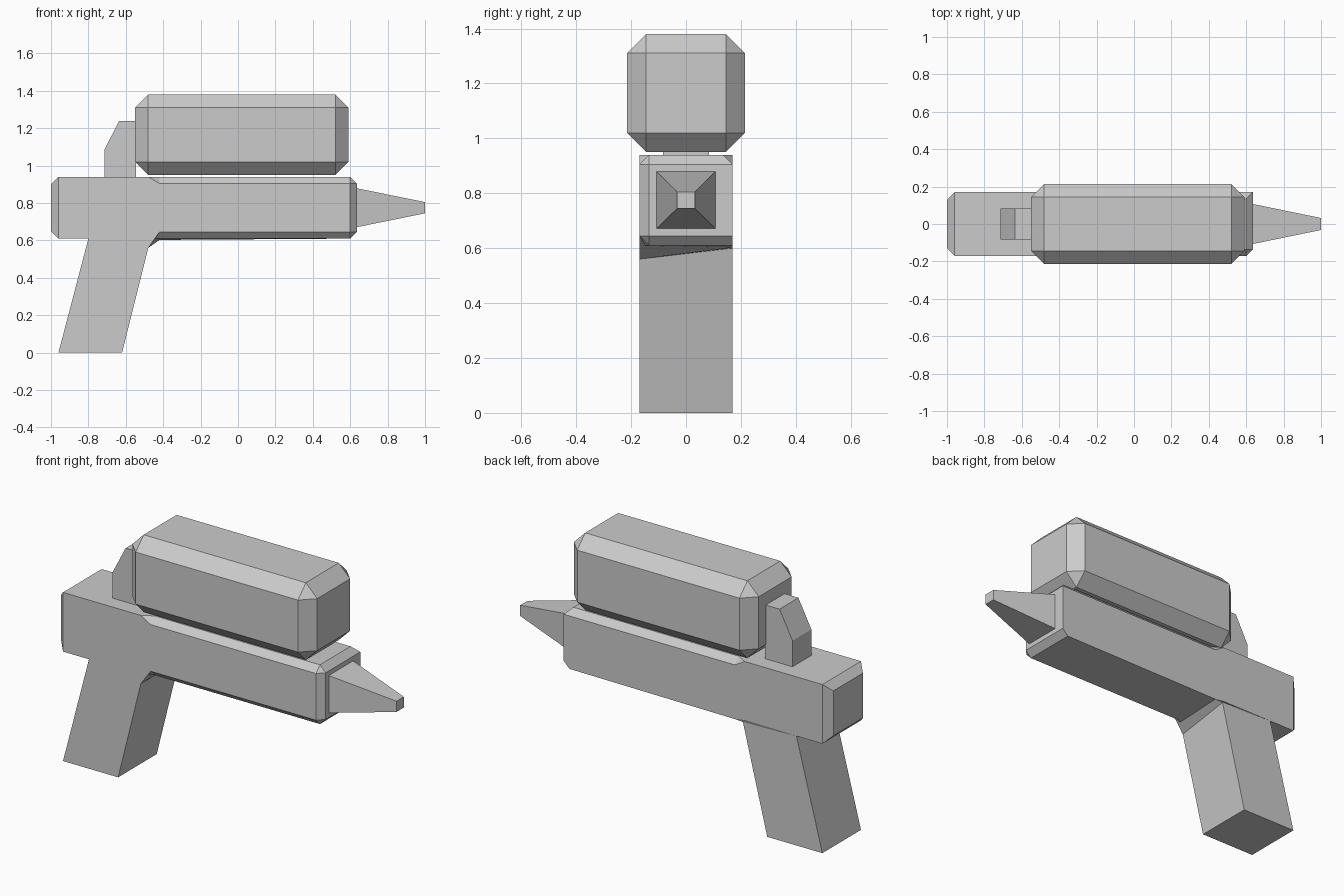
import bpy, bmesh

if "Cube" in bpy.data.objects:
    bpy.data.objects.remove(bpy.data.objects["Cube"])


def finish(name, bm):
    bmesh.ops.remove_doubles(bm, verts=bm.verts[:], dist=0.0005)
    bmesh.ops.recalc_face_normals(bm, faces=bm.faces[:])
    mesh = bpy.data.meshes.new(name)
    bm.to_mesh(mesh)
    bm.free()
    obj = bpy.data.objects.new(name, mesh)
    bpy.context.collection.objects.link(obj)
    return obj


def loft(name, rings):
    """Skin a closed solid over rings of equal point count."""
    bm = bmesh.new()
    loops = [[bm.verts.new(p) for p in ring] for ring in rings]
    n = len(loops[0])
    for a, b in zip(loops, loops[1:]):
        for i in range(n):
            j = (i + 1) % n
            bm.faces.new((a[i], a[j], b[j], b[i]))
    bm.faces.new(loops[0])
    bm.faces.new(loops[-1])
    return finish(name, bm)


def section(x, y0, y1, z0, z1, c=0.0, z0_back=None):
    """Rectangle across x, chamfered by c on all but the lower back corner."""
    zb = z0 if z0_back is None else z0_back
    return [(x, y0 + c, z0), (x, y1, zb), (x, y1, zb),
            (x, y1, z1 - c), (x, y1 - c, z1),
            (x, y0 + c, z1), (x, y0, z1 - c), (x, y0, z0 + c)]


W = 0.17

# Body: square at the rear, chamfered toward the muzzle
loft("body", [
    section(-1.00, -0.13, 0.13, 0.65, 0.90),
    section(-0.96, -W, W, 0.61, 0.94),
    section(-0.48, -W, W, 0.61, 0.94),
    section(-0.42, -W, W, 0.61, 0.94, 0.035, 0.603),
    section(0.60, -W, W, 0.61, 0.94, 0.035),
    section(0.635, -0.135, W, 0.645, 0.905),
])

# Grip: slanted handle with an uneven fillet under the body
front = [(-0.96, 0), (-0.62, 0), (-0.48, 0.56), (-0.42, 0.645), (-0.80, 0.61)]
back = [(-0.96, 0), (-0.62, 0), (-0.47, 0.60), (-0.42, 0.603), (-0.80, 0.61)]
loft("grip", [[(x, -W, z) for x, z in front], [(x, W, z) for x, z in back]])

# Nozzle: tapered square tip
loft("nozzle", [
    section(0.63, -0.108, 0.108, 0.67, 0.88),
    section(1.00, -0.032, 0.032, 0.745, 0.805),
])

# Tank connector behind the tank
profile = [(-0.715, 0.93), (-0.715, 1.085), (-0.635, 1.24),
           (-0.545, 1.24), (-0.545, 0.93)]
loft("tank_connector", [[(x, y, z) for x, z in profile] for y in (-0.083, 0.083)])

# Tank: chamfered box above the body
bm = bmesh.new()
bmesh.ops.create_cube(bm, size=1)
bmesh.ops.scale(bm, vec=(1.14, 0.43, 0.43), verts=bm.verts[:])
bmesh.ops.bevel(bm, geom=bm.edges[:], offset=0.07, segments=1, affect='EDGES')
bmesh.ops.translate(bm, vec=(0.02, 0, 1.165), verts=bm.verts[:])
finish("tank", bm)
